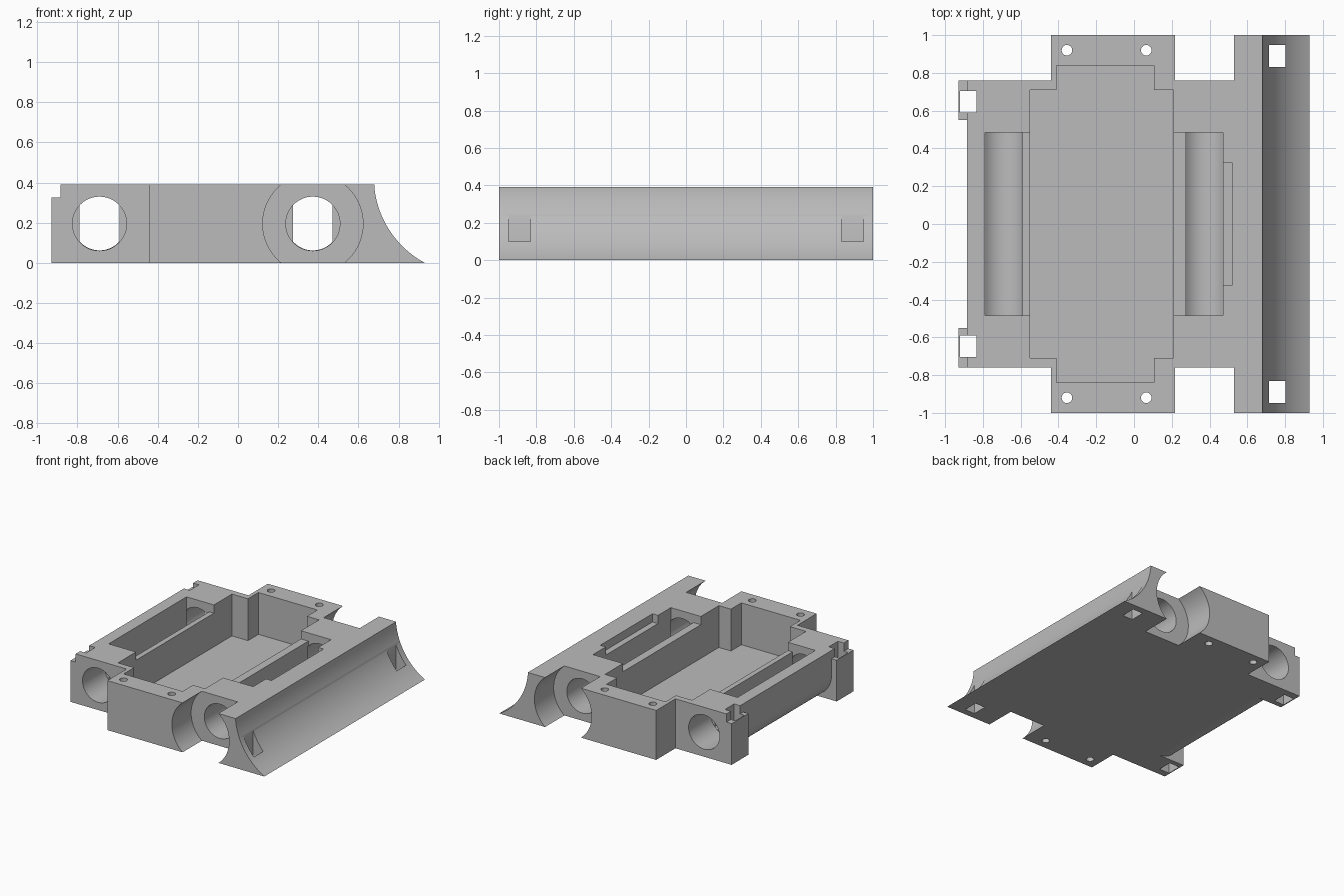
import bpy, bmesh, math

cube = bpy.data.objects.get("Cube")
if cube:
    bpy.data.objects.remove(cube, do_unlink=True)

H, MID = 0.39, 0.195            # body height and bore axis height
LEFT_X, RIGHT_X = -0.69, 0.373  # bore axes

grey = bpy.data.materials.new("plain grey")
grey.use_nodes = True
colour = (0.5, 0.5, 0.5, 1)
grey.diffuse_color = colour
grey.node_tree.nodes["Principled BSDF"].inputs["Base Color"].default_value = colour


def arc(cx, cz, r, a0, a1, n):
    """Points on a circle, angles in degrees."""
    angles = [math.radians(a0 + (a1 - a0) * i / n) for i in range(n + 1)]
    return [(cx + r * math.cos(a), cz + r * math.sin(a)) for a in angles]


def prism(name, profile, lo, hi, axis="y"):
    """Extrude a closed profile along y (profile in x, z) or z (profile in x, y)."""
    bm = bmesh.new()
    place = (lambda u, v: (u, lo, v)) if axis == "y" else (lambda u, v: (u, v, lo))
    face = bm.faces.new([bm.verts.new(place(u, v)) for u, v in profile])
    grown = bmesh.ops.extrude_face_region(bm, geom=[face])["geom"]
    shift = (0, hi - lo, 0) if axis == "y" else (0, 0, hi - lo)
    bmesh.ops.translate(bm, vec=shift,
                        verts=[g for g in grown if isinstance(g, bmesh.types.BMVert)])
    bmesh.ops.recalc_face_normals(bm, faces=bm.faces)
    mesh = bpy.data.meshes.new(name)
    bm.to_mesh(mesh)
    bm.free()
    obj = bpy.data.objects.new(name, mesh)
    bpy.context.collection.objects.link(obj)
    return obj


def cut(profile, lo, hi, axis="y"):
    """Subtract a prism from the body."""
    cutter = prism("cutter", profile, lo, hi, axis)
    cutter.hide_render = True
    mod = body.modifiers.new("cut", "BOOLEAN")
    mod.operation, mod.solver, mod.object = "DIFFERENCE", "EXACT", cutter
    bpy.ops.object.modifier_apply(modifier=mod.name)
    bpy.data.objects.remove(cutter, do_unlink=True)


def rect(u0, u1, v0, v1):
    return [(u0, v0), (u1, v0), (u1, v1), (u0, v1)]


def circle(cx, cz, r, n):
    return arc(cx, cz, r, 0, 360, n)[:-1]


def both_ends(profile, lo, hi):
    """Cut along y at the front and the back."""
    cut(profile, lo, hi)
    cut(profile, -hi, -lo)


# Body: stepped on one side, hollow curve on the other
curve = arc(1.16, 0.425, 0.483, 184.2, 241.6, 24)
curve[0], curve[-1] = (0.68, H), (0.93, 0)
body = prism("tray_body", [(-0.93, 0), (-0.93, 0.325), (-0.885, 0.325), (-0.885, H)] + curve,
             -1, 1)
bpy.context.view_layer.objects.active = body
body.select_set(True)

# End outline: trimmed corners and round clearances beside the tabs
both_ends(rect(-1.1, -0.44, -0.1, 0.5), 0.76, 1.1)
both_ends(circle(RIGHT_X, MID, 0.25, 64), 0.76, 1.1)

# Side wall between the posts, rounded underneath
cut([(-1.1, 0.5), (-0.885, 0.5)] + arc(LEFT_X, MID, 0.195, 180, 268, 20)
    + [(LEFT_X, -0.1), (-1.1, -0.1)], -0.55, 0.55)

# Central pocket
cut([(-0.55, -0.71), (-0.41, -0.71), (-0.41, -0.84), (0.105, -0.84), (0.105, -0.71),
     (0.21, -0.71), (0.21, 0.71), (0.105, 0.71), (0.105, 0.84), (-0.41, 0.84),
     (-0.41, 0.71), (-0.55, 0.71)], 0.06, 0.5, "z")

# Round-bottomed troughs with bores through the end walls
for cx in (LEFT_X, RIGHT_X):
    half = 0.099
    a = math.degrees(math.acos(half / 0.133))
    cut([(cx + half, 0.5), (cx - half, 0.5)] + arc(cx, MID, 0.133, 180 + a, 360 - a, 16),
        -0.485, 0.485)
    both_ends(circle(cx, MID, 0.135, 48), 0.484, 0.8)

# Lowered dividers and the shallow side recess
cut(rect(-0.6, -0.53, -0.485, 0.485), 0.325, 0.5, "z")
cut(rect(0.19, 0.285, -0.485, 0.485), 0.325, 0.5, "z")
cut(rect(0.46, 0.52, -0.325, 0.325), 0.325, 0.5, "z")

# Strap slots and screw holes
for s in (-1, 1):
    cut(rect(-0.922, -0.833, s * 0.647 - 0.057, s * 0.647 + 0.057), -0.1, 0.5, "z")
    cut(rect(0.715, 0.803, s * 0.89 - 0.058, s * 0.89 + 0.058), -0.1, 0.5, "z")
    for x in (-0.355, 0.065):
        cut(circle(x, s * 0.92, 0.028, 24), -0.1, 0.5, "z")

body.data.materials.clear()
body.data.materials.append(grey)
bpy.ops.object.shade_smooth_by_angle(angle=math.radians(30))
